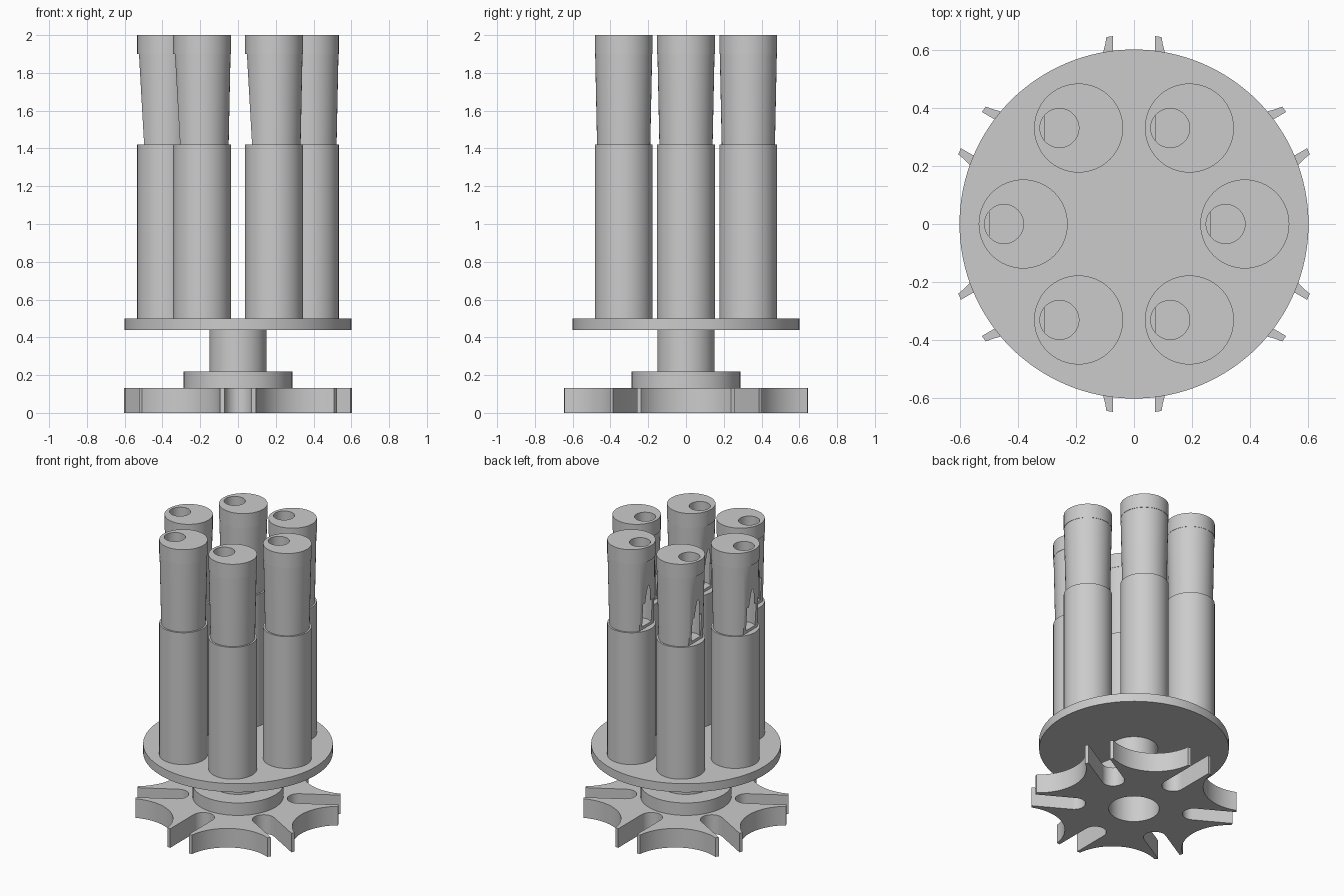
import bpy, bmesh, math
from mathutils import Matrix

cube = bpy.data.objects.get("Cube")
if cube:
    bpy.data.objects.remove(cube)

grey = bpy.data.materials.new("plain grey")
grey.use_nodes = True
grey.diffuse_color = (0.6, 0.6, 0.6, 1)
grey.node_tree.nodes["Principled BSDF"].inputs["Base Color"].default_value = (0.6, 0.6, 0.6, 1)


def finish(name, bm):
    bmesh.ops.recalc_face_normals(bm, faces=bm.faces)
    mesh = bpy.data.meshes.new(name)
    bm.to_mesh(mesh)
    bm.free()
    mesh.materials.append(grey)
    obj = bpy.data.objects.new(name, mesh)
    bpy.context.collection.objects.link(obj)
    return obj


def prism(name, points, push):
    """Closed 3D outline pushed along a vector."""
    bm = bmesh.new()
    face = bm.faces.new([bm.verts.new(p) for p in points])
    new = bmesh.ops.extrude_face_region(bm, geom=[face])["geom"]
    bmesh.ops.translate(bm, vec=push, verts=[v for v in new if isinstance(v, bmesh.types.BMVert)])
    return finish(name, bm)


def cone(name, r1, r2, z1, z2, x=0, sides=64):
    bm = bmesh.new()
    bmesh.ops.create_cone(bm, cap_ends=True, segments=sides, radius1=r1, radius2=r2,
                          depth=z2 - z1, matrix=Matrix.Translation((x, 0, (z1 + z2) / 2)))
    return finish(name, bm)


def combine(obj, other, operation="DIFFERENCE"):
    """Boolean with a helper object, which is then removed."""
    other.hide_render = True
    mod = obj.modifiers.new("boolean", "BOOLEAN")
    mod.operation = operation
    mod.solver = "EXACT"
    mod.object = other
    bpy.context.view_layer.objects.active = obj
    bpy.ops.object.modifier_apply(modifier=mod.name)
    bpy.data.objects.remove(other)


def smooth(obj):
    bpy.ops.object.select_all(action="DESELECT")
    obj.select_set(True)
    bpy.context.view_layer.objects.active = obj
    bpy.ops.object.shade_smooth_by_angle(angle=math.radians(30))


# Slotted index wheel: one sixth of the outline, repeated around the axis
TIP, SLOT, SLOT_C = 0.65, 0.072, 0.385
ARC_C, ARC_R = 0.785, 0.3
tip_x = (TIP**2 + ARC_C**2 - ARC_R**2) / (2 * ARC_C)
half = math.acos((ARC_C - tip_x) / ARC_R)
sector = []
for i in range(21):
    a = math.pi + half - 2 * half * i / 20
    sector.append((ARC_C + ARC_R * math.cos(a), ARC_R * math.sin(a)))


def turned(x, y, a):
    return (x * math.cos(a) - y * math.sin(a), x * math.sin(a) + y * math.cos(a))


mouth = math.sqrt(TIP**2 - SLOT**2)
slot = [(mouth, -SLOT)]
for i in range(17):
    a = -math.pi / 2 - math.pi * i / 16
    slot.append((SLOT_C + SLOT * math.cos(a), SLOT * math.sin(a)))
slot.append((mouth, SLOT))
sector += [turned(x, y, math.pi / 6) for x, y in slot]
outline = [(*turned(x, y, k * math.pi / 3), 0) for k in range(6) for x, y in sector]
wheel = prism("index_wheel", outline, (0, 0, 0.133))
combine(wheel, cone("bore_cutter", 0.16, 0.16, -0.1, 0.3))
smooth(wheel)

# Collar on the wheel
collar = cone("wheel_collar", 0.288, 0.288, 0.133, 0.22)
combine(collar, cone("bore_cutter", 0.16, 0.16, 0, 0.4))
smooth(collar)

# Shaft and round platform
smooth(cone("shaft", 0.152, 0.152, 0.215, 0.44))
smooth(cone("platform", 0.6, 0.6, 0.44, 0.5, sides=128))

# Holder tube and its tapered upper body with a flat, a hole and an outlet
R = 0.153
tube = cone("tube", R, R, 0.5, 1.42)
upper = cone("upper_body", 0.141, 0.151, 1.42, 1.9)
flat = [(-0.1439, 1.91), (-0.1149, 1.40), (-0.3, 1.40), (-0.3, 1.91)]
combine(upper, prism("flat_cutter", [(x, -0.2, z) for x, z in flat], (0, 0.4, 0)))
combine(upper, cone("hole_cutter", 0.067, 0.067, 1.44, 2.1, x=-0.066, sides=48))
outlet = [(-0.3, 1.44), (-0.09, 1.44), (-0.09, 1.6), (-0.3, 1.6)]
combine(upper, prism("outlet_cutter", [(x, -0.05, z) for x, z in outlet], (0, 0.1, 0)))
cap = cone("cap", R, R, 1.9, 2.0)
combine(cap, cone("hole_cutter", 0.067, 0.067, 1.8, 2.1, x=-0.066, sides=48))

# Six copies in a ring, all facing the same way
for part in (tube, upper, cap):
    smooth(part)
    base = part.name
    for k in range(6):
        a = k * math.pi / 3
        obj = part
        if k:
            obj = part.copy()
            bpy.context.collection.objects.link(obj)
        obj.name = f"{base}_{k + 1}"
        obj.location = (0.381 * math.cos(a), 0.381 * math.sin(a), 0)
